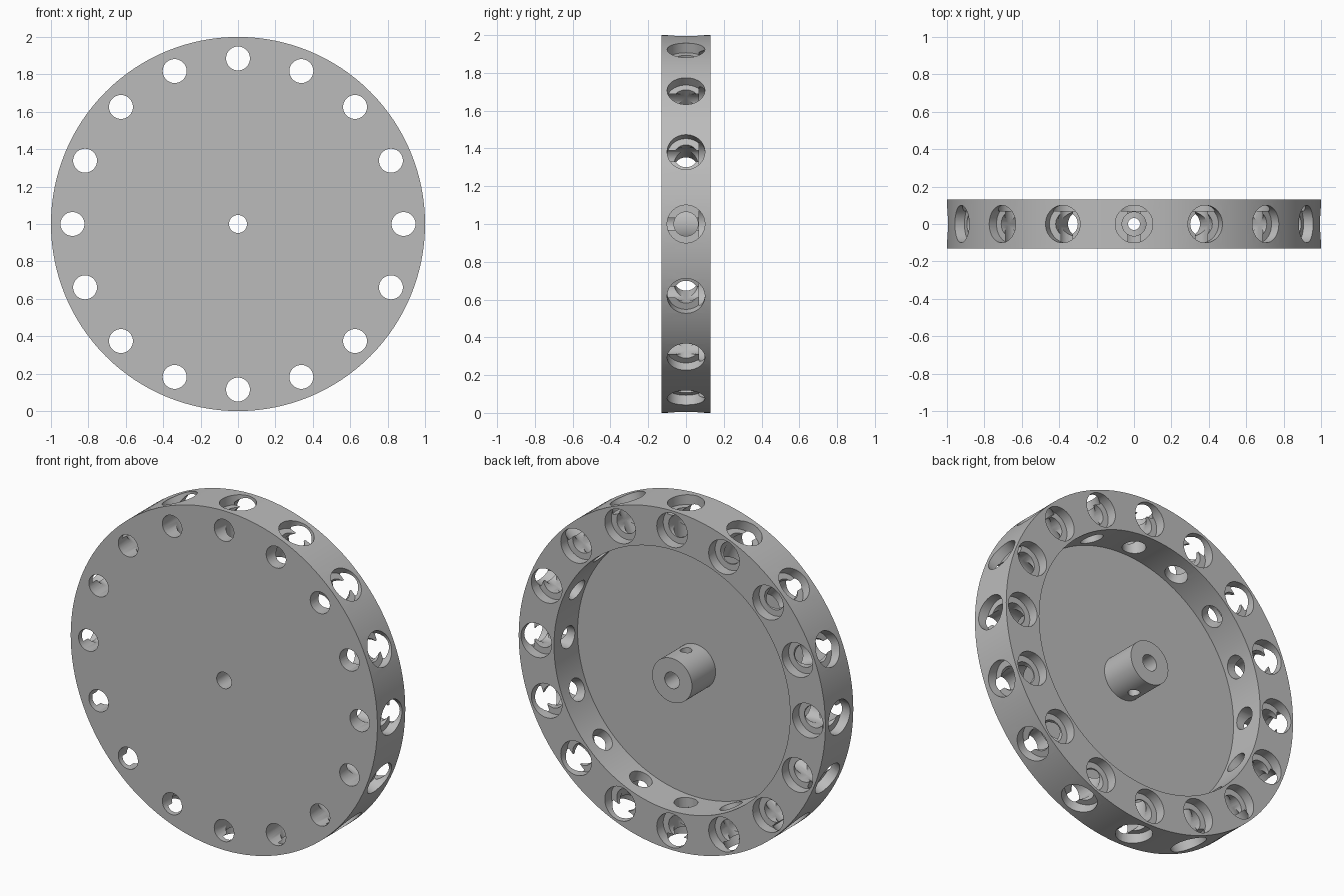
import bpy, bmesh, math
from mathutils import Matrix, Vector

HOLES = 16
HALF = 0.13                      # half the wheel width
RIM_IN, RIM_MID = 0.77, 0.885
BORE, SMALL, LARGE = 0.048, 0.064, 0.1
PLATE = -0.09                    # back surface of the front plate
CENTRE = Matrix.Translation((0, 0, 1))

cube = bpy.data.objects.get("Cube")
if cube:
    bpy.data.objects.remove(cube, do_unlink=True)

grey = bpy.data.materials.new("plain_grey")
grey.use_nodes = True
grey.diffuse_color = (0.5, 0.5, 0.5, 1)
grey.node_tree.nodes["Principled BSDF"].inputs["Base Color"].default_value = (0.5, 0.5, 0.5, 1)


def lathe(name, profile, segments, places=(Matrix(),), ring=False):
    """Turn (radius, y) points about the y axis, one copy per placement."""
    bm = bmesh.new()
    for place in places:
        rows = []
        for r, y in profile:
            row = []
            for i in range(segments):
                a = math.tau * i / segments
                row.append(bm.verts.new(place @ Vector((r * math.cos(a), y, r * math.sin(a)))))
            rows.append(row)
        pairs = list(zip(rows, rows[1:]))
        if ring:
            pairs.append((rows[-1], rows[0]))
        else:
            bm.faces.new(rows[0])
            bm.faces.new(rows[-1])
        for a, b in pairs:
            for i in range(segments):
                j = (i + 1) % segments
                bm.faces.new((a[i], a[j], b[j], b[i]))
    bmesh.ops.recalc_face_normals(bm, faces=bm.faces[:])
    mesh = bpy.data.meshes.new(name)
    bm.to_mesh(mesh)
    bm.free()
    obj = bpy.data.objects.new(name, mesh)
    bpy.context.collection.objects.link(obj)
    mesh.materials.append(grey)
    return obj


def activate(obj):
    bpy.ops.object.select_all(action='DESELECT')
    obj.select_set(True)
    bpy.context.view_layer.objects.active = obj


def cut(obj, cutter):
    activate(obj)
    mod = obj.modifiers.new("cut", 'BOOLEAN')
    mod.operation, mod.solver, mod.object = 'DIFFERENCE', 'EXACT', cutter
    bpy.ops.object.modifier_apply(modifier=mod.name)
    bpy.data.objects.remove(cutter, do_unlink=True)


# Wheel body: front plate with a deep rim open to the back
wheel = lathe("wheel_body", [(BORE, -HALF), (1, -HALF), (1, HALF), (RIM_IN, HALF),
                             (RIM_IN, PLATE), (BORE, PLATE)], 128, [CENTRE], ring=True)

# Hub: bored boss standing on the plate, flush with the rim
hub = lathe("hub", [(BORE, PLATE), (0.13, PLATE), (0.13, HALF), (BORE, HALF)],
            64, [CENTRE], ring=True)

# Stepped holes around the rim, one set along the axle and one set pointing outward
spokes = [CENTRE @ Matrix.Rotation(math.tau * i / HOLES, 4, 'Y') for i in range(HOLES)]
axial = [s @ Matrix.Translation((0, 0, RIM_MID)) for s in spokes]
radial = [s @ Matrix.Rotation(math.pi / 2, 4, 'X') for s in spokes]
cut(wheel, lathe("axial_cutter", [(SMALL, -0.2), (SMALL, 0.07), (LARGE, 0.07), (LARGE, 0.2)],
                 40, axial))
cut(wheel, lathe("radial_cutter", [(SMALL, 0.7), (SMALL, 0.94), (LARGE, 0.94), (LARGE, 1.1)],
                 40, radial))

# Set screw hole through the hub, top to bottom
cut(hub, lathe("screw_cutter", [(0.032, -0.2), (0.032, 0.2)], 32, radial[:1]))

for part in (wheel, hub):
    activate(part)
    bpy.ops.object.shade_smooth_by_angle(angle=math.radians(30))
